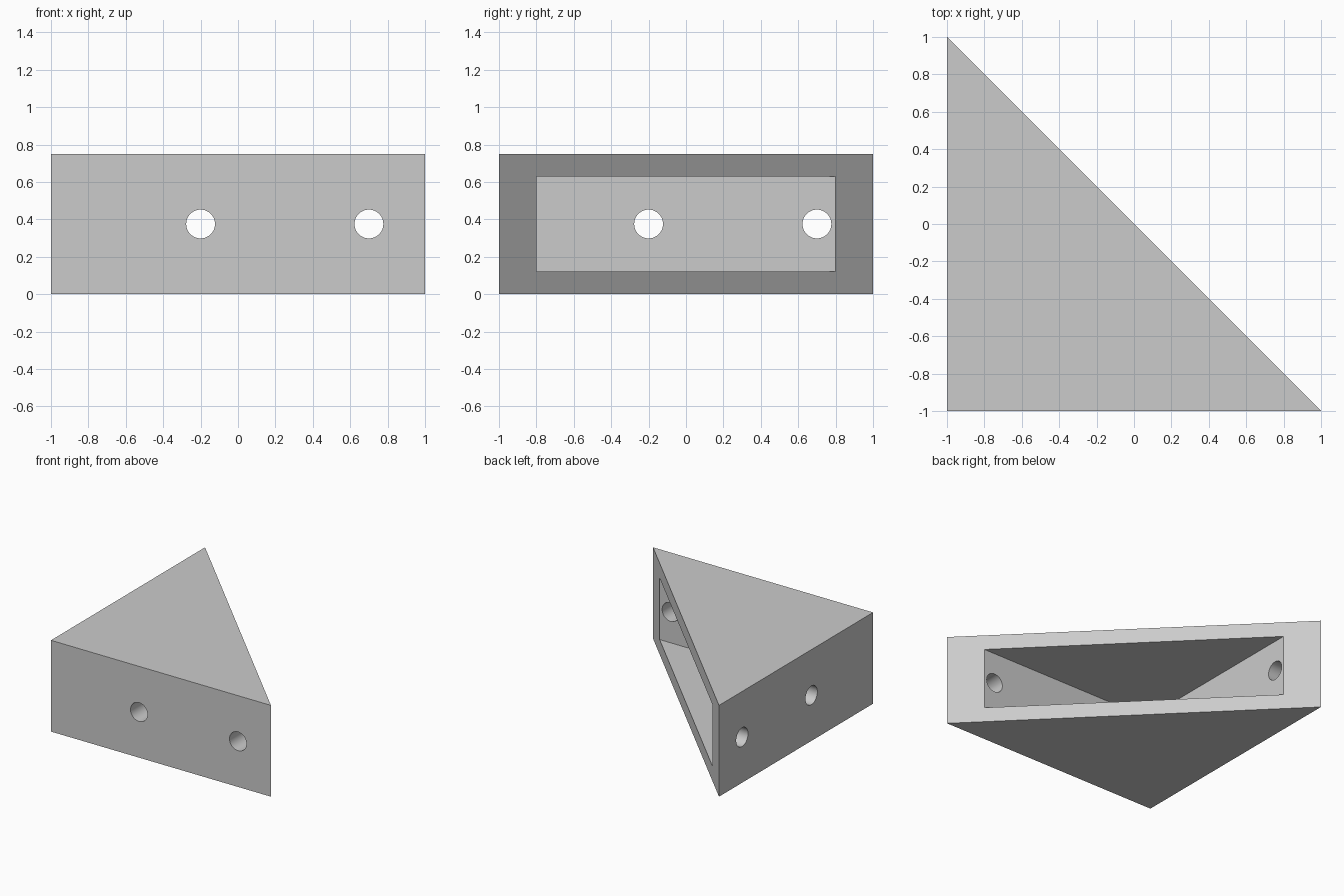
import bpy
import bmesh
import math

cube = bpy.data.objects.get("Cube")
if cube:
    bpy.data.objects.remove(cube, do_unlink=True)

HEIGHT = 0.75
WALL = 0.2          # thickness of the two upright walls
PLATE = 0.122       # thickness of the top and bottom plates
HOLE_RADIUS = 0.077
HOLE_POSITIONS = (-0.2, 0.7)

grey = bpy.data.materials.new("plain grey")
grey.use_nodes = True
colour = (0.6, 0.6, 0.6, 1)
grey.diffuse_color = colour
grey.node_tree.nodes["Principled BSDF"].inputs["Base Color"].default_value = colour


def wedge(name, corner, leg, z0, z1):
    """Right-angled triangular prism with its square corner at (corner, corner)."""
    bm = bmesh.new()
    outline = [(corner, corner), (corner + leg, corner), (corner, corner + leg)]
    face = bm.faces.new([bm.verts.new((x, y, z0)) for x, y in outline])
    top = bmesh.ops.extrude_face_region(bm, geom=[face])["geom"]
    verts = [v for v in top if isinstance(v, bmesh.types.BMVert)]
    bmesh.ops.translate(bm, verts=verts, vec=(0, 0, z1 - z0))
    bmesh.ops.recalc_face_normals(bm, faces=bm.faces)
    mesh = bpy.data.meshes.new(name)
    bm.to_mesh(mesh)
    bm.free()
    mesh.materials.append(grey)
    obj = bpy.data.objects.new(name, mesh)
    bpy.context.collection.objects.link(obj)
    return obj


def drill(location, rotation):
    bpy.ops.mesh.primitive_cylinder_add(vertices=48, radius=HOLE_RADIUS, depth=0.4,
                                        location=location, rotation=rotation)
    obj = bpy.context.object
    obj.name = "screw_hole_cutter"
    obj.data.materials.append(grey)
    return obj


# Solid corner block
block = wedge("corner_bracket", -1, 2, 0, HEIGHT)

# Pocket open through the slanted face, and two screw holes in each wall
cutters = [wedge("pocket_cutter", -1 + WALL, 2, PLATE, HEIGHT - PLATE)]
for p in HOLE_POSITIONS:
    cutters.append(drill((p, -0.95, HEIGHT / 2), (math.pi / 2, 0, 0)))
    cutters.append(drill((-0.95, p, HEIGHT / 2), (0, math.pi / 2, 0)))

bpy.ops.object.select_all(action="DESELECT")
block.select_set(True)
bpy.context.view_layer.objects.active = block
for cutter in cutters:
    cutter.hide_render = True
    cut = block.modifiers.new("cut", "BOOLEAN")
    cut.operation = "DIFFERENCE"
    cut.solver = "EXACT"
    cut.object = cutter
    bpy.ops.object.modifier_apply(modifier=cut.name)
    bpy.data.objects.remove(cutter, do_unlink=True)

# Round hole walls, crisp edges
bpy.ops.object.shade_smooth_by_angle(angle=math.radians(30))
